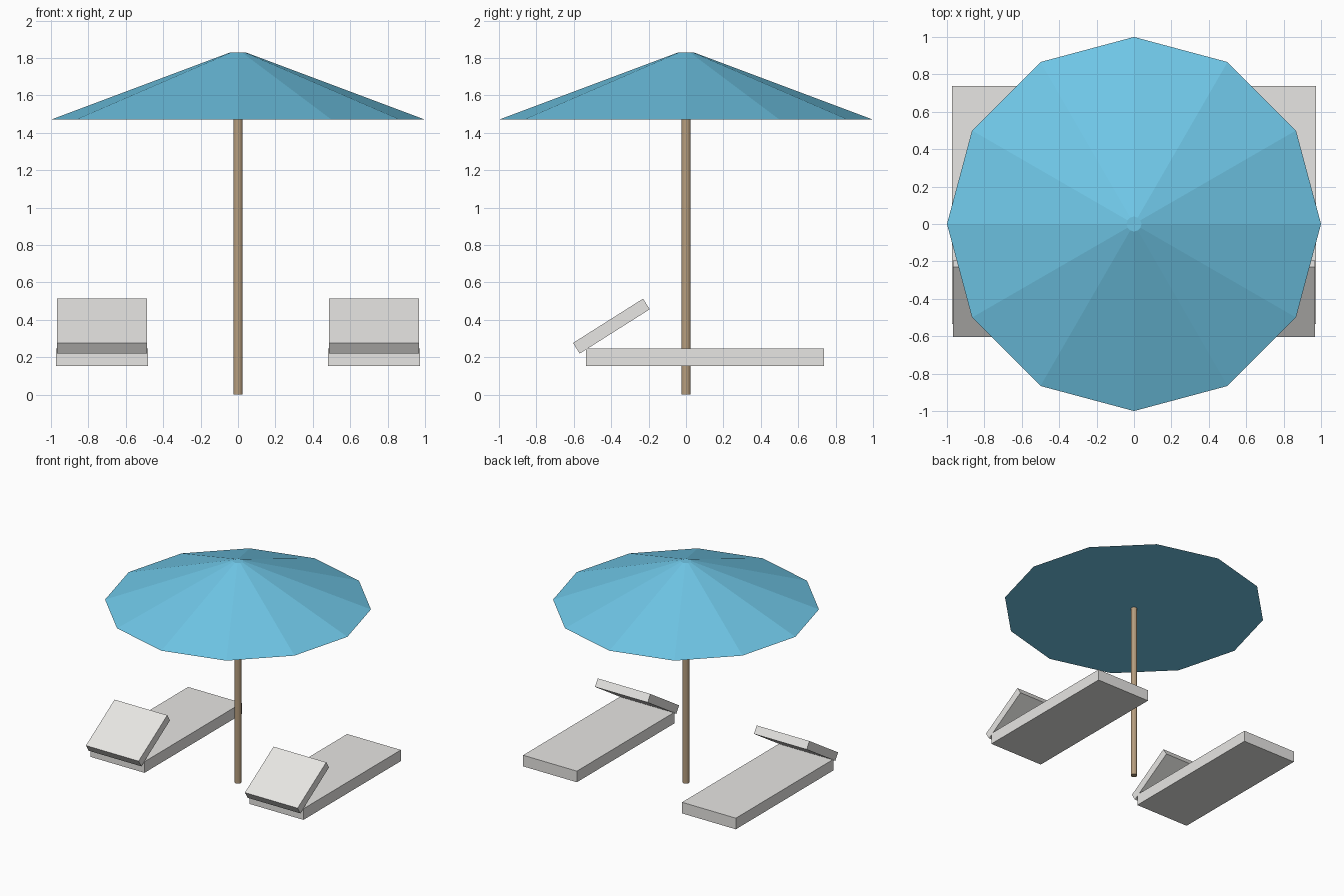
import bpy
import math

default = bpy.data.objects.get("Cube")
if default:
    bpy.data.objects.remove(default, do_unlink=True)


def make_material(name, rgb):
    mat = bpy.data.materials.new(name)
    mat.use_nodes = True
    colour = (*rgb, 1.0)
    mat.diffuse_color = colour
    mat.node_tree.nodes["Principled BSDF"].inputs["Base Color"].default_value = colour
    return mat


def finish(name, mat):
    obj = bpy.context.object
    obj.name = obj.data.name = name
    obj.data.materials.append(mat)
    return obj


def add_box(name, mat, location, size, tilt=0.0):
    bpy.ops.mesh.primitive_cube_add(size=1, location=location, rotation=(tilt, 0, 0))
    obj = finish(name, mat)
    obj.scale = size
    return obj


blue = make_material("canopy blue", (0.16, 0.57, 0.80))
grey = make_material("lounger grey", (0.80, 0.79, 0.77))
wood = make_material("pole wood", (0.47, 0.34, 0.21))

# Twelve-sided canopy with a flat cap and a closed underside
canopy_low, canopy_high = 1.47, 1.83
bpy.ops.mesh.primitive_cone_add(
    vertices=12, radius1=1.0, radius2=0.04, depth=canopy_high - canopy_low,
    location=(0, 0, (canopy_low + canopy_high) / 2))
finish("parasol_canopy", blue)

# Pole from the ground up into the canopy
pole_height = 1.5
bpy.ops.mesh.primitive_cylinder_add(
    vertices=12, radius=0.025, depth=pole_height, location=(0, 0, pole_height / 2))
finish("parasol_pole", wood)

# A pair of loungers, each a flat bed with a tilted backrest
for side, sign in (("left", 1), ("right", -1)):
    x = sign * 0.727
    add_box(side + "_lounger_bed", grey, (x, 0.102, 0.2), (0.492, 1.273, 0.092))
    add_box(side + "_lounger_backrest", grey, (x, -0.399, 0.366),
            (0.482, 0.443, 0.067), math.radians(32.3))
